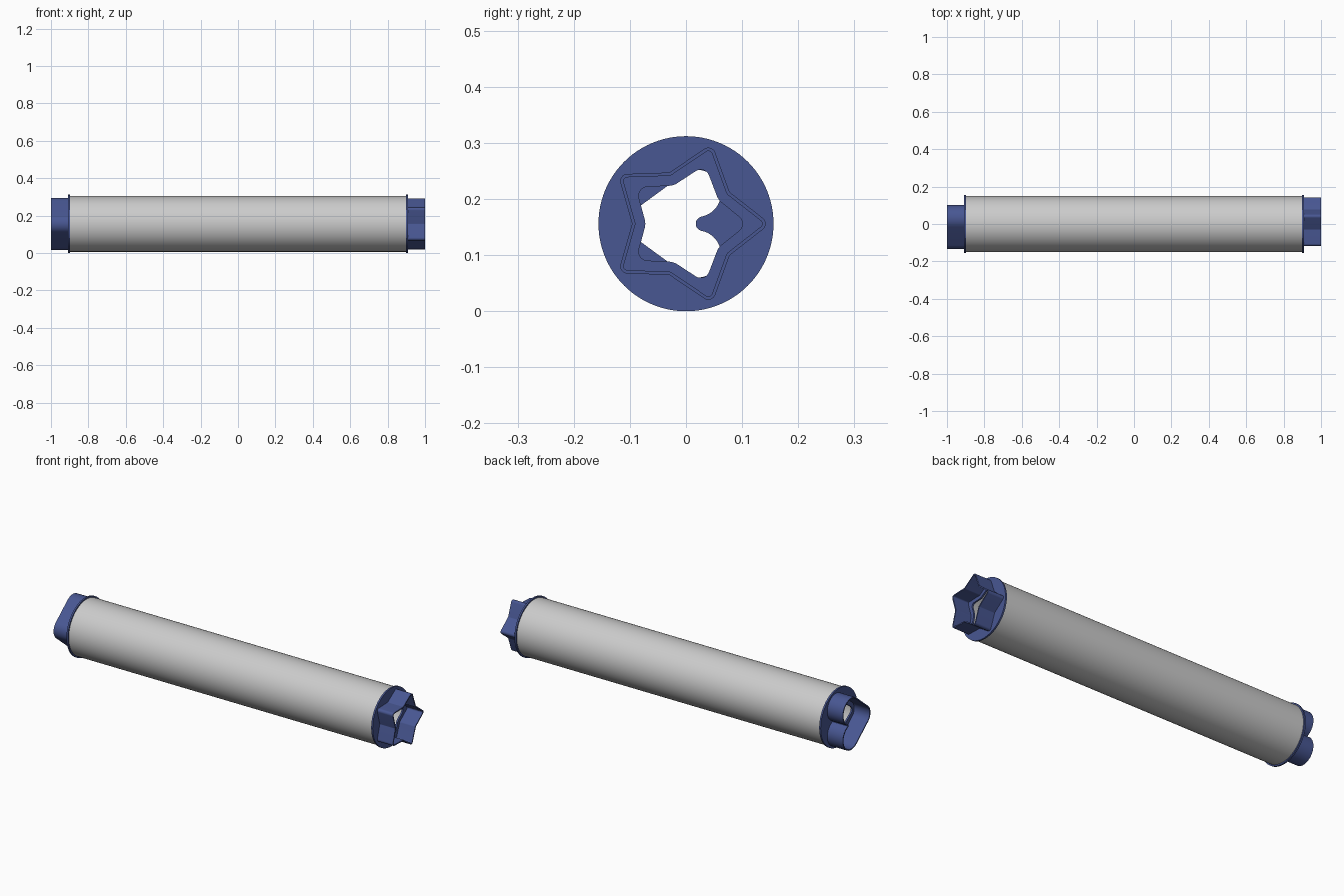
import bpy
from math import sin, cos, pi, radians, atan2, asin, hypot, sqrt
from mathutils import Matrix, Vector

if "Cube" in bpy.data.objects:
    bpy.data.objects.remove(bpy.data.objects["Cube"])

CZ = 0.156  # height of the long axis
blue = bpy.data.materials.new("blue_plastic")
blue.diffuse_color = (0.065, 0.095, 0.29, 1)
blue.use_nodes = True
blue.node_tree.nodes["Principled BSDF"].inputs["Base Color"].default_value = blue.diffuse_color


def arc(cx, cy, r, a0, a1, n):
    return [(cx + r * cos(a0 + (a1 - a0) * i / n), cy + r * sin(a0 + (a1 - a0) * i / n))
            for i in range(n + 1)]


def circle(r):
    return arc(0, 0, r, 0, 2 * pi, 96)[:-1]


def star(tip_r, valley_r, tip_fillet, valley_fillet, off=0.0):
    """Five-pointed star with rounded corners, inset by off."""
    pts = [Vector((cos(k * pi / 5), sin(k * pi / 5))) * (valley_r if k % 2 else tip_r)
           for k in range(10)]
    edge = pts[1] - pts[0]
    dist = (pts[0].x * pts[1].y - pts[0].y * pts[1].x) / edge.length
    pts = [p * (1 - off / dist) for p in pts]
    out = []
    for k, p in enumerate(pts):
        r = valley_fillet + off if k % 2 else max(tip_fillet - off, 0.002)
        d0 = (pts[k - 1] - p).normalized()
        d1 = (pts[(k + 1) % 10] - p).normalized()
        half = d0.angle(d1) / 2
        c = p + (d0 + d1).normalized() * (r / sin(half))
        s = p + d0 * (r / sin(half) * cos(half)) - c
        e = p + d1 * (r / sin(half) * cos(half)) - c
        a0, a1 = atan2(s.y, s.x), atan2(e.y, e.x)
        da = (a1 - a0 + pi) % (2 * pi) - pi
        out += arc(c.x, c.y, r, a0, a0 + da, 8)
    return out


def heart(cy, cz, r, tip, tip_fillet, notch_fillet, off=0.0):
    """Heart pointing to -y: notch arc, lobe arc, tip arc, then mirrored."""
    a = atan2(cz, cy - tip) + asin(r / hypot(cy - tip, cz))
    r, tip = r - off, tip + off / sin(a)
    tf, nf = tip_fillet - off, notch_fillet + off
    n = cy + sqrt((r + nf) ** 2 - cz ** 2)
    half = arc(n, 0, nf, pi, atan2(cz, cy - n), 8)
    half += arc(cy, cz, r, atan2(-cz, n - cy), pi / 2 + a, 32)[1:]
    half += arc(tip + tf / sin(a), 0, tf, pi / 2 + a, pi, 10)
    return half + [(y, -z) for y, z in half[-2:0:-1]]


def extrude(name, outlines, x0, x1, mat=None):
    """Fill nested outlines in the yz plane and extrude them from x0 to x1."""
    cu = bpy.data.curves.new(name, 'CURVE')
    cu.dimensions = '2D'
    cu.fill_mode = 'BOTH'
    cu.extrude = abs(x1 - x0) / 2
    for pts in outlines:
        sp = cu.splines.new('POLY')
        sp.points.add(len(pts) - 1)
        for p, (y, z) in zip(sp.points, pts):
            p.co = (y, z, 0, 1)
        sp.use_cyclic_u = True
    ob = bpy.data.objects.new(name, cu)
    bpy.context.collection.objects.link(ob)
    ob.matrix_world = Matrix(((0, 0, 1, (x0 + x1) / 2), (1, 0, 0, 0),
                              (0, 1, 0, CZ), (0, 0, 0, 1)))
    bpy.ops.object.select_all(action='DESELECT')
    ob.select_set(True)
    bpy.context.view_layer.objects.active = ob
    bpy.ops.object.convert(target='MESH')
    ob = bpy.context.object
    ob.name = name
    if mat:
        ob.data.materials.clear()
        ob.data.materials.append(mat)
    bpy.ops.object.shade_smooth_by_angle(angle=radians(30))


# grey hollow handle tube
extrude("tube", [circle(0.149), circle(0.141)], -0.9, 0.9)

# star end: flange with star opening, thin cutting wall
star_args = (0.150, 0.096, 0.013, 0.005)
extrude("star_flange", [circle(0.156), star(0.110, 0.0715, 0.016, 0.03)], 0.899, 0.908, blue)
extrude("star_cutter", [star(*star_args), star(*star_args, 0.006)], 0.907, 1.0, blue)

# heart end: flange with heart opening, thin cutting wall
heart_args = (0.029, 0.0675, 0.0715, -0.165, 0.055, 0.003)
extrude("heart_flange", [circle(0.156), heart(0.02, 0.054, 0.042, -0.125, 0.02, 0.013)],
        -0.908, -0.899, blue)
extrude("heart_cutter", [heart(*heart_args), heart(*heart_args, 0.006)], -1.0, -0.907, blue)
